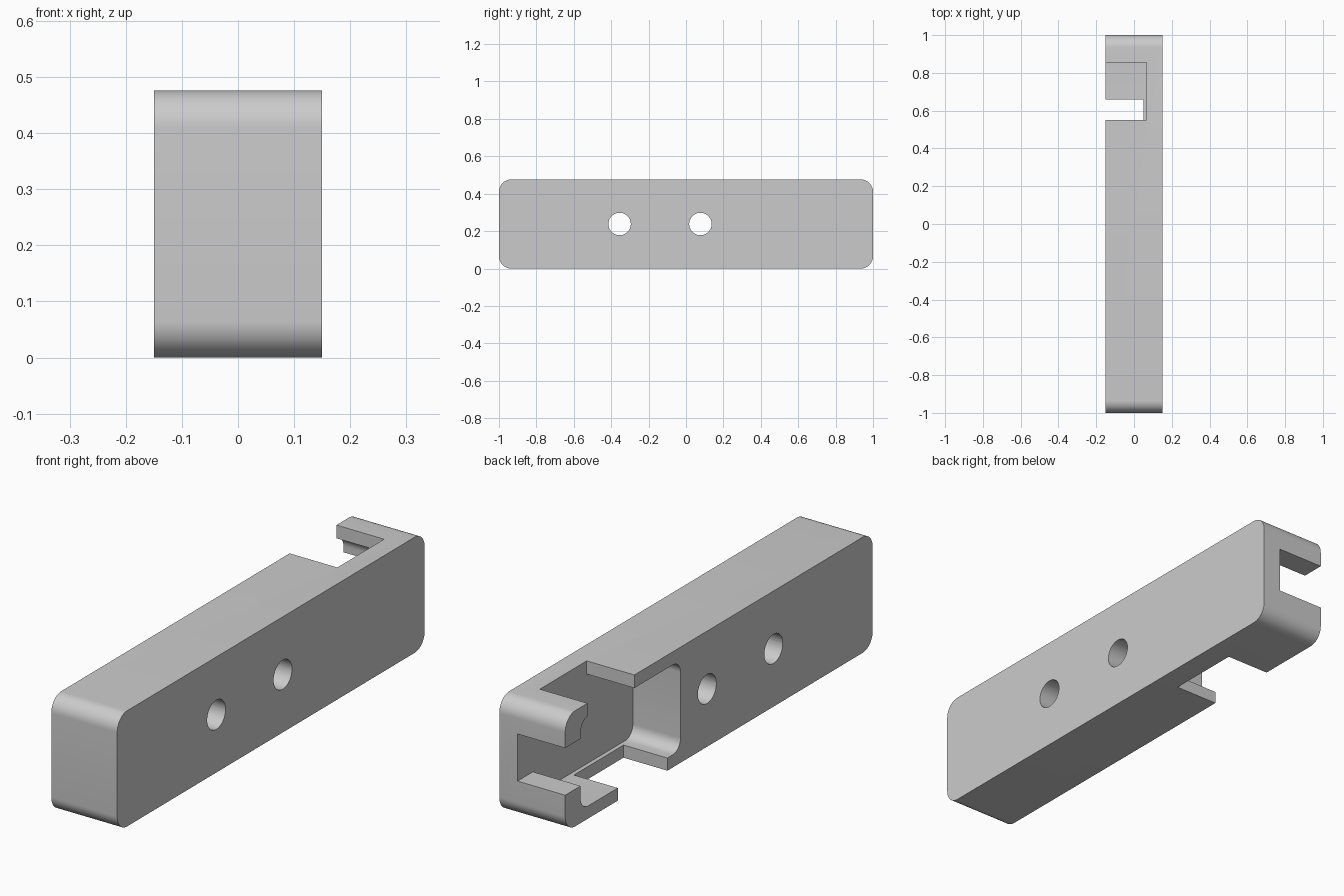
import bpy, bmesh, math

old = bpy.data.objects.get("Cube")
if old:
    bpy.data.objects.remove(old, do_unlink=True)

grey = bpy.data.materials.new("plain_grey")
grey.use_nodes = True
colour = (0.6, 0.6, 0.6, 1)
grey.diffuse_color = colour
grey.node_tree.nodes["Principled BSDF"].inputs["Base Color"].default_value = colour


def rounded_outline(y0, y1, z0, z1, r, steps=12):
    """Rounded rectangle in the side plane; a zero radius gives a plain one."""
    if r == 0:
        return [(y0, z0), (y1, z0), (y1, z1), (y0, z1)]
    corners = [(y1 - r, z1 - r), (y0 + r, z1 - r), (y0 + r, z0 + r), (y1 - r, z0 + r)]
    points = []
    for i, (cy, cz) in enumerate(corners):
        for s in range(steps + 1):
            a = (i + s / steps) * math.pi / 2
            points.append((cy + r * math.cos(a), cz + r * math.sin(a)))
    return points


def prism(name, outline, x0, x1):
    """Extrude a side outline across the width."""
    bm = bmesh.new()
    base = bm.faces.new([bm.verts.new((x0, y, z)) for y, z in outline])
    side = bmesh.ops.extrude_face_region(bm, geom=[base])["geom"]
    bmesh.ops.translate(bm, vec=(x1 - x0, 0, 0),
                        verts=[v for v in side if isinstance(v, bmesh.types.BMVert)])
    bmesh.ops.recalc_face_normals(bm, faces=bm.faces)
    mesh = bpy.data.meshes.new(name)
    bm.to_mesh(mesh)
    bm.free()
    mesh.materials.append(grey)
    obj = bpy.data.objects.new(name, mesh)
    bpy.context.collection.objects.link(obj)
    return obj


def cut(target, name, outline, x0, x1):
    """Subtract a prism from the target, then discard the cutter."""
    cutter = prism(name, outline, x0, x1)
    cutter.hide_render = True
    mod = target.modifiers.new(name, "BOOLEAN")
    mod.operation = "DIFFERENCE"
    mod.solver = "EXACT"
    mod.object = cutter
    bpy.ops.object.modifier_apply(modifier=mod.name)
    bpy.data.objects.remove(cutter, do_unlink=True)


# Main bar with rounded ends
HEIGHT, HALF, FLOOR, OUT = 0.476, 0.15, 0.067, -0.3
body = prism("housing_bar", rounded_outline(-1, 1, 0, HEIGHT, 0.065), -HALF, HALF)
bpy.ops.object.select_all(action="DESELECT")
body.select_set(True)
bpy.context.view_layer.objects.active = body

# Rounded pocket, open on one long side
cut(body, "pocket", rounded_outline(0.25, 0.90, 0.052, 0.422, 0.05), OUT, FLOOR)
# Notches through the upper and lower lips, and the slot in the end wall
cut(body, "top_notch", rounded_outline(0.55, 0.855, 0.38, 0.6, 0), OUT, FLOOR)
cut(body, "bottom_notch", rounded_outline(0.335, 0.658, -0.1, 0.1, 0), OUT, 0.05)
cut(body, "end_slot", rounded_outline(0.8, 1.1, 0.153, 0.347, 0), OUT, FLOOR)
# Two screw holes right through the width
for y in (-0.355, 0.077):
    cut(body, "screw_hole",
        rounded_outline(y - 0.06, y + 0.06, 0.178, 0.298, 0.0599, 10), OUT, 0.3)

bpy.ops.object.shade_smooth_by_angle(angle=math.radians(30))
